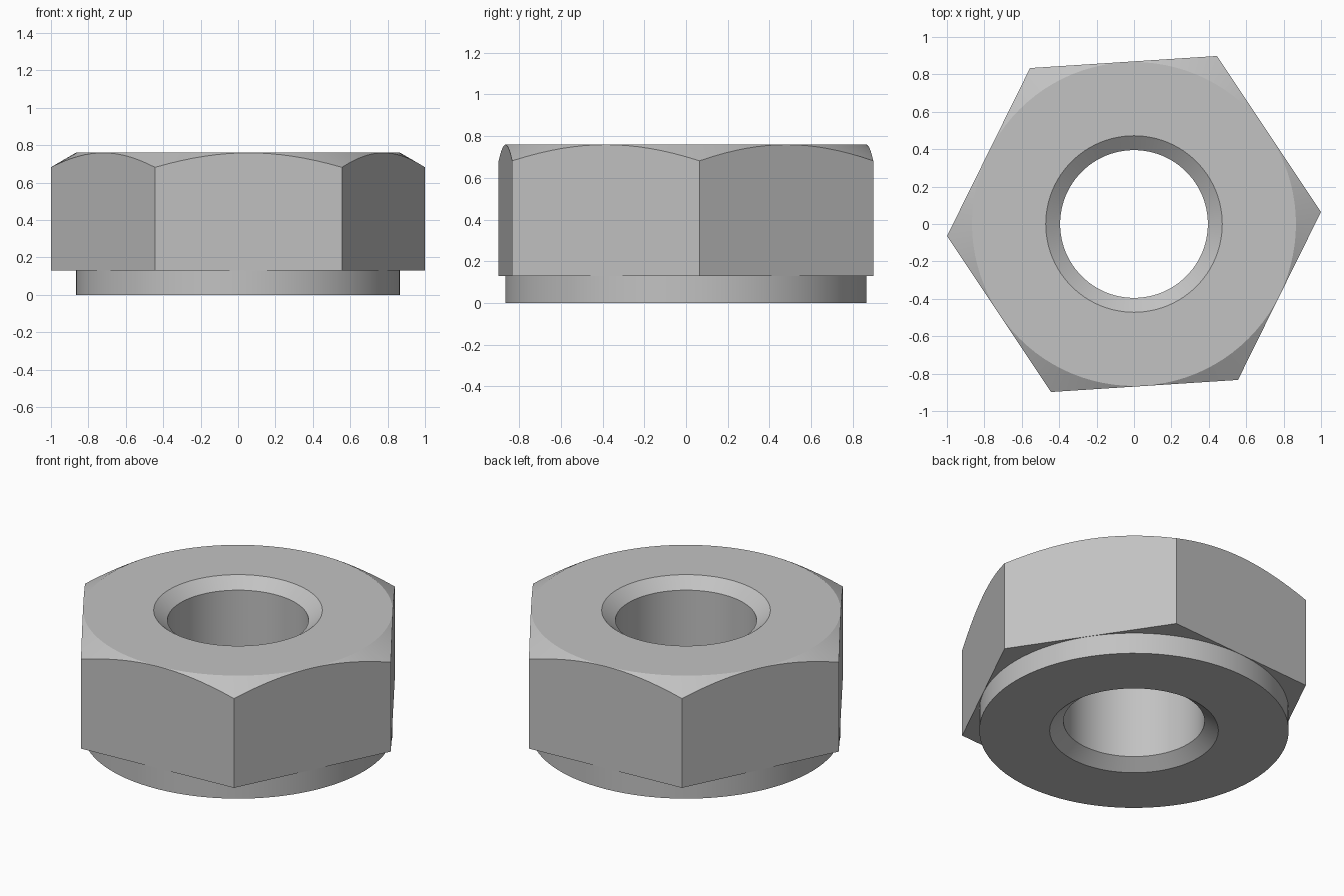
import bpy, bmesh, math
from mathutils import Vector

old = bpy.data.objects.get("Cube")
if old:
    bpy.data.objects.remove(old, do_unlink=True)

HEIGHT, COLLAR_H = 0.76, 0.13
BORE_R, RIM_R, COLLAR_R = 0.395, 0.472, 0.866
CORNER_R, TURN = 1.002, math.radians(3.7)
BORE_CHAMFER = 0.06
SEGMENTS = 96

steel = bpy.data.materials.new("light grey steel")
steel.use_nodes = True
grey = (0.54, 0.54, 0.54, 1)
steel.diffuse_color = grey
steel.node_tree.nodes["Principled BSDF"].inputs["Base Color"].default_value = grey


def make_object(name, bm):
    bmesh.ops.recalc_face_normals(bm, faces=bm.faces)
    mesh = bpy.data.meshes.new(name)
    bm.to_mesh(mesh)
    bm.free()
    mesh.materials.append(steel)
    obj = bpy.data.objects.new(name, mesh)
    bpy.context.collection.objects.link(obj)
    return obj


def lathe(name, profile):
    """Revolve a closed (radius, height) profile about z."""
    bm = bmesh.new()
    rings = []
    for i in range(SEGMENTS):
        a = 2 * math.pi * i / SEGMENTS
        rings.append([bm.verts.new((r * math.cos(a), r * math.sin(a), z)) for r, z in profile])
    n = len(profile)
    for i, ring in enumerate(rings):
        following = rings[(i + 1) % SEGMENTS]
        for j in range(n):
            k = (j + 1) % n
            bm.faces.new((ring[j], following[j], following[k], ring[k]))
    return make_object(name, bm)


# Turned body: collar, overhanging blank with a 30 degree top chamfer, bore
blank_r = 1.1
chamfer_z = HEIGHT - (blank_r - COLLAR_R) * math.tan(math.radians(30))
nut = lathe("hex_nut", [
    (RIM_R, 0), (COLLAR_R, 0), (COLLAR_R, COLLAR_H),
    (blank_r, COLLAR_H), (blank_r, chamfer_z), (COLLAR_R, HEIGHT),
    (RIM_R, HEIGHT), (BORE_R, HEIGHT - BORE_CHAMFER), (BORE_R, BORE_CHAMFER),
])

# Hexagonal prism that trims the blank to six flats
bm = bmesh.new()
corners = [bm.verts.new((CORNER_R * math.cos(TURN + i * math.pi / 3),
                         CORNER_R * math.sin(TURN + i * math.pi / 3), -0.2)) for i in range(6)]
base = bm.faces.new(corners)
top = bmesh.ops.extrude_face_region(bm, geom=[base])["geom"]
bmesh.ops.translate(bm, vec=Vector((0, 0, 1.4)),
                    verts=[v for v in top if isinstance(v, bmesh.types.BMVert)])
hexagon = make_object("hex_cutter", bm)
hexagon.hide_render = True

trim = nut.modifiers.new("hex flats", 'BOOLEAN')
trim.operation = 'INTERSECT'
trim.solver = 'EXACT'
trim.object = hexagon

bpy.ops.object.select_all(action='DESELECT')
nut.select_set(True)
bpy.context.view_layer.objects.active = nut
bpy.ops.object.modifier_apply(modifier=trim.name)
bpy.data.objects.remove(hexagon, do_unlink=True)

# Smooth turned surfaces, crisp edges between them
bpy.ops.object.shade_smooth_by_angle(angle=math.radians(20))
